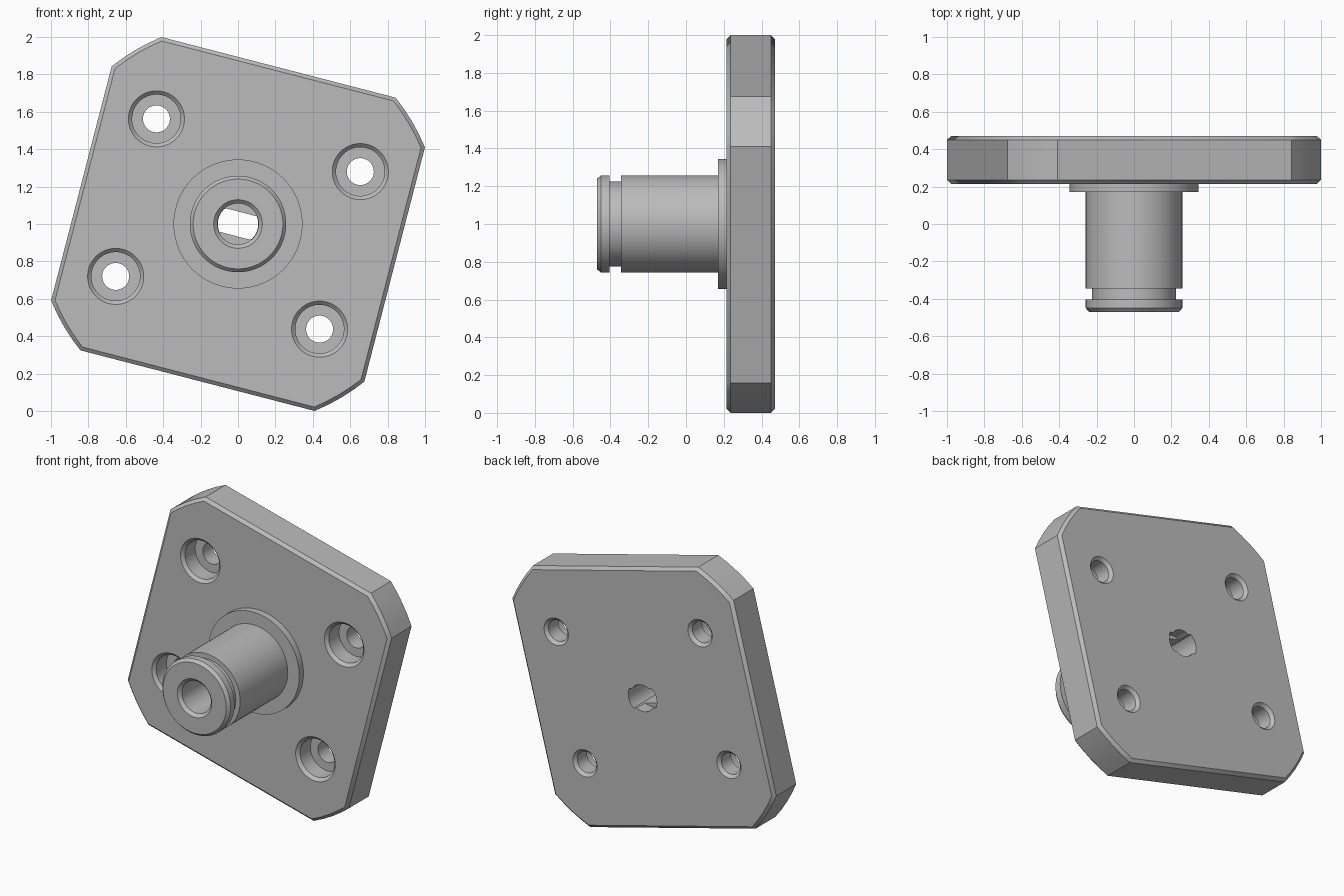
import bpy
import bmesh
from math import sin, cos, acos, radians, pi

if "Cube" in bpy.data.objects:
    bpy.data.objects.remove(bpy.data.objects["Cube"], do_unlink=True)

TILT = radians(-14.5)
MID_Z = 1.0

steel = bpy.data.materials.new("plain grey steel")
steel.use_nodes = True
GREY = (0.5, 0.5, 0.5, 1)
steel.diffuse_color = GREY
steel.node_tree.nodes["Principled BSDF"].inputs["Base Color"].default_value = GREY


def circle(r, centre=(0, 0), n=64):
    return [(centre[0] + r * cos(2 * pi * i / n), centre[1] + r * sin(2 * pi * i / n))
            for i in range(n)]


def flatted(h, r, sides, steps):
    """Circle of radius r trimmed by evenly spaced flats at distance h."""
    half = pi / sides - acos(h / r)
    points = []
    for k in range(sides):
        mid = pi / 2 + (2 * k + 1) * pi / sides + TILT
        for i in range(steps + 1):
            a = mid - half + 2 * half * i / steps
            points.append((r * cos(a), r * sin(a)))
    return points


def loft(name, sections):
    """Closed solid through (outline, y) sections along the y axis."""
    bm = bmesh.new()
    rings = [[bm.verts.new((x, y, z + MID_Z)) for x, z in outline]
             for outline, y in sections]
    n = len(rings[0])
    for a, b in zip(rings, rings[1:]):
        for i in range(n):
            j = (i + 1) % n
            bm.faces.new((a[i], a[j], b[j], b[i]))
    bm.faces.new(rings[0])
    bm.faces.new(rings[-1])
    bmesh.ops.recalc_face_normals(bm, faces=bm.faces)
    mesh = bpy.data.meshes.new(name)
    bm.to_mesh(mesh)
    bm.free()
    mesh.materials.append(steel)
    obj = bpy.data.objects.new(name, mesh)
    bpy.context.collection.objects.link(obj)
    return obj


def turned(name, profile, centre=(0, 0)):
    return loft(name, [(circle(r, centre), y) for r, y in profile])


def activate(obj):
    bpy.ops.object.select_all(action='DESELECT')
    obj.select_set(True)
    bpy.context.view_layer.objects.active = obj


def cut(obj, cutter):
    cutter.hide_render = True
    mod = obj.modifiers.new("cut", 'BOOLEAN')
    mod.operation = 'DIFFERENCE'
    mod.solver = 'EXACT'
    mod.object = cutter
    activate(obj)
    bpy.ops.object.modifier_apply(modifier=mod.name)
    bpy.data.objects.remove(cutter, do_unlink=True)


# Mounting plate: square with rounded-off corners and chamfered rims
FRONT, BACK, BEVEL = 0.215, 0.47, 0.02
outer = flatted(0.865, 1.08, 4, 4)
inner = flatted(0.865 - BEVEL, 1.08 - BEVEL, 4, 4)
plate = loft("mounting_plate", [(inner, FRONT), (outer, FRONT + BEVEL),
                                (outer, BACK - BEVEL), (inner, BACK)])

# Hub: collar and shaft with a retaining groove and chamfered nose
hub = turned("hub_shaft", [(0.345, FRONT), (0.345, 0.17), (0.258, 0.17),
                           (0.258, -0.345), (0.225, -0.345), (0.225, -0.405),
                           (0.258, -0.405), (0.258, -0.45), (0.24, -0.47)])

# Counterbored bolt holes, chamfered on both faces
for sx in (-1, 1):
    for sz in (-1, 1):
        u, v = sx * 0.563, sz * 0.435
        centre = (u * cos(TILT) - v * sin(TILT), u * sin(TILT) + v * cos(TILT))
        cut(plate, turned("bolt_cutter", [
            (0.17, FRONT - 0.02), (0.15, FRONT), (0.13, FRONT + 0.02),
            (0.13, FRONT + 0.13), (0.072, FRONT + 0.13),
            (0.072, BACK - 0.02), (0.092, BACK), (0.112, BACK + 0.02)], centre))

# Round bore in the shaft, leading into a two-flat keyed hole
cut(hub, turned("bore_cutter", [(0.15, -0.49), (0.13, -0.47), (0.11, -0.45), (0.11, 0.1)]))
for part in (hub, plate):
    key = flatted(0.065, 0.108, 2, 16)
    cut(part, loft("key_cutter", [(key, 0.05), (key, 0.55)]))
cut(plate, turned("relief_cutter", [(0.09, 0.38), (0.09, 0.52)]))

for part in (plate, hub):
    activate(part)
    bpy.ops.object.shade_smooth_by_angle(angle=radians(30))
